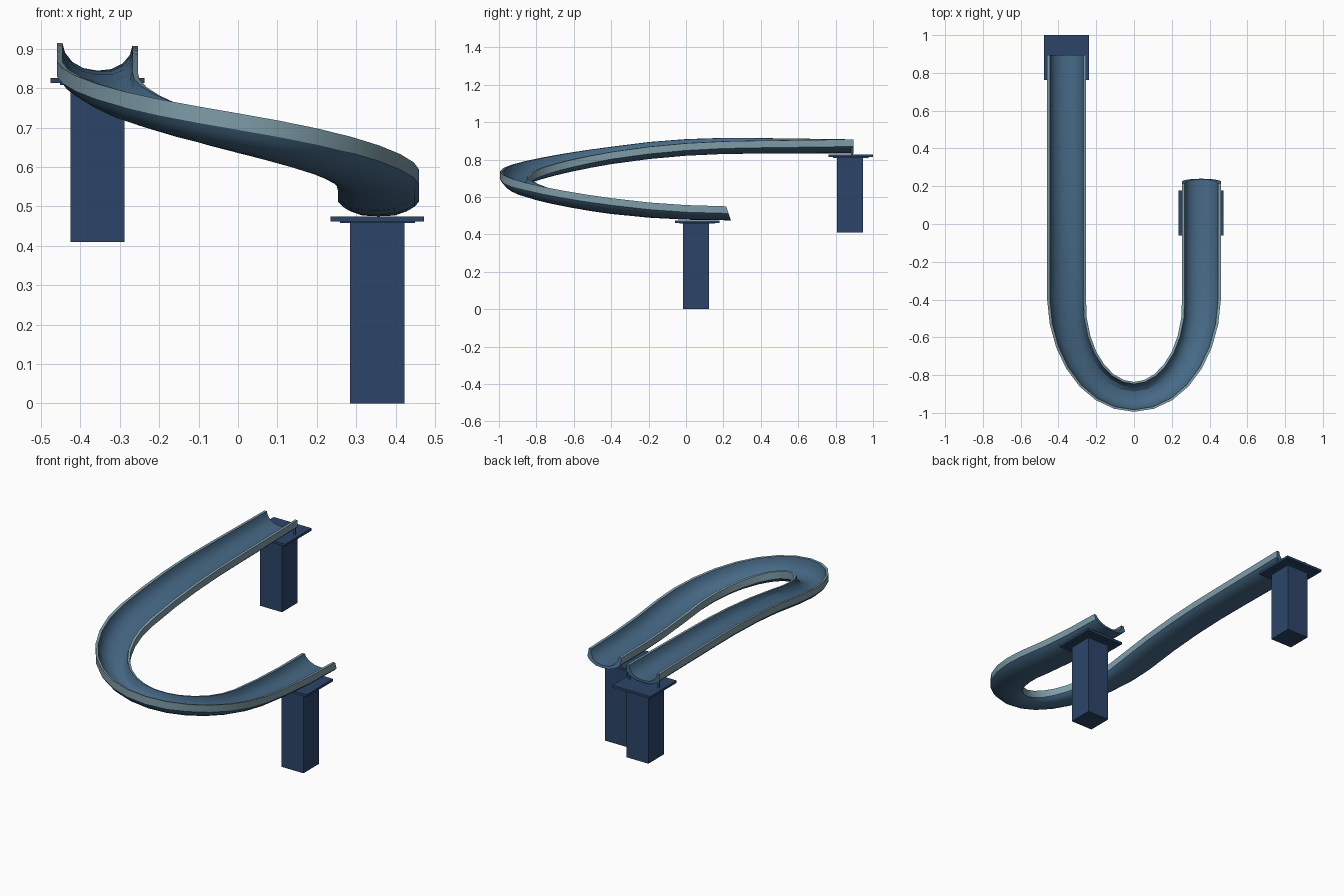
import bpy, bmesh, math
from mathutils import Vector

if "Cube" in bpy.data.objects:
    bpy.data.objects.remove(bpy.data.objects["Cube"])


def mat(name, col):
    m = bpy.data.materials.new(name)
    m.diffuse_color = (*col, 1)
    m.use_nodes = True
    m.node_tree.nodes["Principled BSDF"].inputs["Base Color"].default_value = m.diffuse_color
    return m


BLUE = mat("steel blue", (0.062, 0.142, 0.24))
GREY = mat("pale grey blue", (0.21, 0.335, 0.39))
NAVY = mat("dark navy", (0.025, 0.06, 0.14))


def make_object(name, bm, mats):
    bmesh.ops.recalc_face_normals(bm, faces=bm.faces)
    me = bpy.data.meshes.new(name)
    bm.to_mesh(me)
    bm.free()
    for m in mats:
        me.materials.append(m)
    ob = bpy.data.objects.new(name, me)
    bpy.context.collection.objects.link(ob)
    return ob


def box(name, x0, x1, y0, y1, z0, z1, m):
    bm = bmesh.new()
    bmesh.ops.create_cube(bm, size=1)
    for v in bm.verts:
        v.co = Vector((x0 + (v.co.x + .5) * (x1 - x0),
                       y0 + (v.co.y + .5) * (y1 - y0),
                       z0 + (v.co.z + .5) * (z1 - z0)))
    return make_object(name, bm, [m])


# Plan of the slide: two straights joined by half an ellipse (point, outward direction)
A, B, YC = 0.357, 0.515, -0.4
path = [(Vector((-A, y)), Vector((-1, 0))) for y in (0.895, 0.65, 0.4, 0.2, 0.0, -0.2)]
for i in range(15):
    a = math.pi * (1 + i / 14)
    nrm = Vector((math.cos(a) / A, math.sin(a) / B)).normalized()
    path.append((Vector((A * math.cos(a), YC + B * math.sin(a))), nrm))
path += [(Vector((A, y)), Vector((1, 0))) for y in (-0.2, 0.0, 0.215)]

# Distance along the path, used for the drop and the banking
dist = [0.0]
for (p, _), (q, _) in zip(path, path[1:]):
    dist.append(dist[-1] + (q - p).length)
s0, s1 = 0.55, dist[-1]

# Half profile (sideways 0..1, height): underside centre, outer wall, rim, inside
outer = [(0, 0), (0.40, 0.002), (0.70, 0.013), (0.88, 0.024), (1.0, 0.037), (1.0, 0.075)]
inner = [(0.86, 0.075), (0.80, 0.052), (0.62, 0.030), (0.35, 0.016), (0, 0.012)]
half = outer + inner
profile = half + [(-u, h) for u, h in half[-2:0:-1]]
n = len(profile)

bm = bmesh.new()
rings = []
for k, ((p, nrm), d) in enumerate(zip(path, dist)):
    t = min(1, max(0, (d - s0) / (s1 - s0)))
    ease = 0.5 * (t ** 3 * (6 * t * t - 15 * t + 10)) + 0.25 * (1 - math.cos(math.pi * t))
    z = 0.833 - 0.358 * ease
    turn = max(0, -nrm.y)
    width = 0.103 - 0.024 * turn
    bank = 0.015 * math.sin(math.pi * min(1, d / s1))
    ring = []
    for u, h in profile:
        q = p + nrm * (u * width)
        y = q.y
        if k == len(path) - 1:                 # slanted lower end
            y += (0.075 - h) * 0.33
        ring.append(bm.verts.new((q.x, y, z + h + bank * u + 0.008 * turn * h / 0.075)))
    rings.append(ring)
for r, s in zip(rings, rings[1:]):
    for j in range(n):
        f = bm.faces.new((r[j], r[(j + 1) % n], s[(j + 1) % n], s[j]))
        # outer side walls and rim tops are grey
        (ua, ha), (ub, hb) = profile[j], profile[(j + 1) % n]
        wall = abs(ua) == 1 and abs(ub) == 1
        rim = ha == 0.075 and hb == 0.075
        f.material_index = 1 if wall or rim else 0
# end caps, as strips between underside and inside
m = len(half) - 1
for r in (rings[0], rings[-1]):
    for a in range(m // 2):
        for side in (1, -1):
            ids = [(side * i) % n for i in (a, a + 1, m - a - 1, m - a)]
            bm.faces.new([r[i] for i in dict.fromkeys(ids)])
slide = make_object("slide_trough", bm, [BLUE, GREY])
bpy.context.view_layer.objects.active = slide
slide.select_set(True)
bpy.ops.object.shade_smooth_by_angle(angle=math.radians(28))

# Support posts with mounting plates
for name, x, y, z0, zt in (("upper", -0.357, 0.882, 0.41, 0.826),
                           ("lower", 0.354, 0.059, 0.0, 0.475)):
    py = y - 0.006
    box(name + "_post", x - 0.069, x + 0.069, py - 0.07, py + 0.07, z0, zt - 0.014, NAVY)
    box(name + "_plate", x - 0.119, x + 0.119, y - 0.119, y + 0.119, zt - 0.013, zt, NAVY)
    box(name + "_plate_pad", x - 0.095, x + 0.095, y - 0.095, y + 0.095,
        zt - 0.017, zt - 0.012, NAVY)

# Small pegs holding the upper end of the slide
for side in (-1, 1):
    cx = -0.357 + side * 0.092
    box("upper_peg", cx - 0.005, cx + 0.005, 0.882, 0.892, 0.82, 0.872, BLUE)
